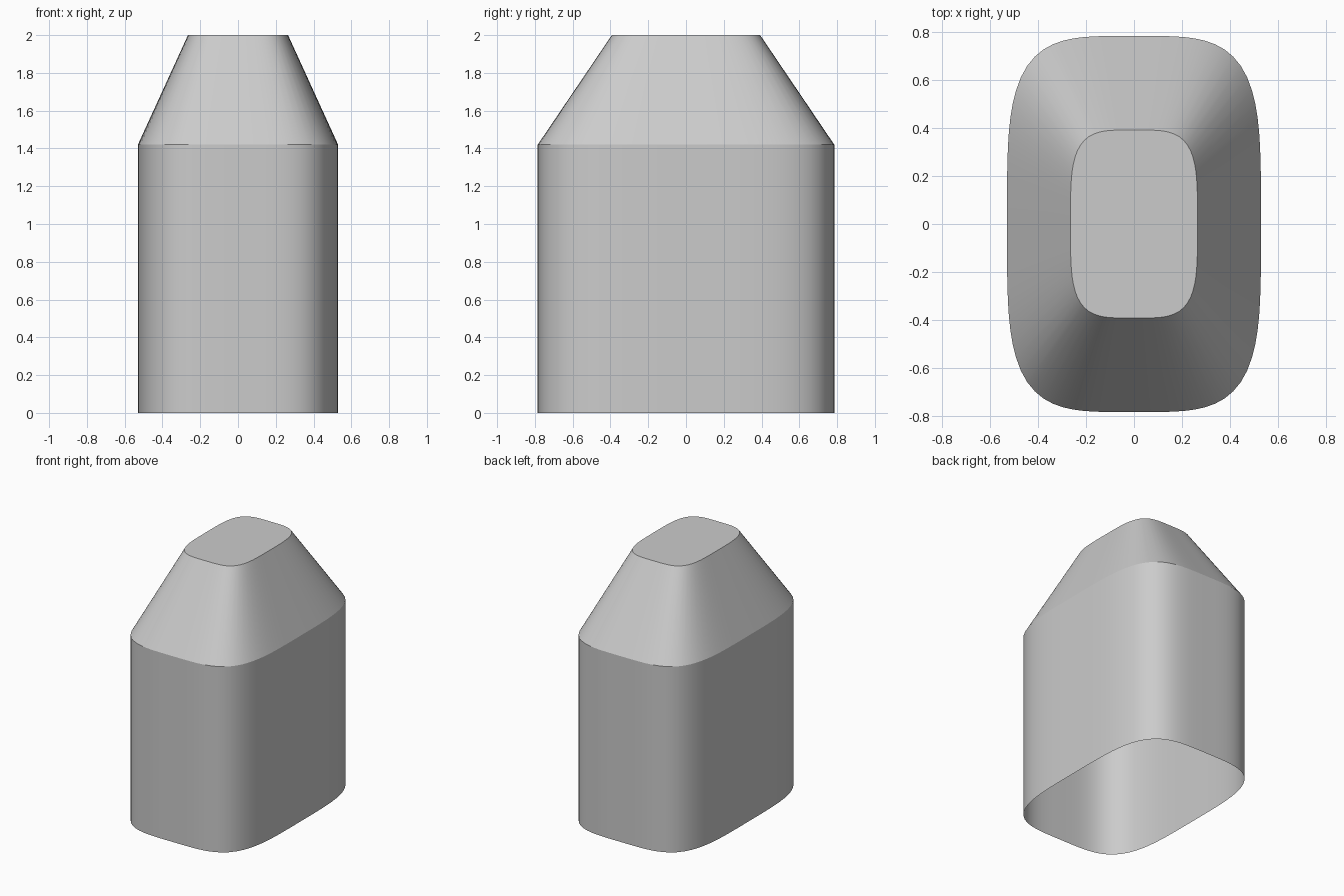
import bpy, bmesh, math

cube = bpy.data.objects.get("Cube")
if cube:
    bpy.data.objects.remove(cube, do_unlink=True)

grey = bpy.data.materials.new("light grey")
grey.use_nodes = True
colour = (0.6, 0.6, 0.6, 1)
grey.diffuse_color = colour
grey.node_tree.nodes["Principled BSDF"].inputs["Base Color"].default_value = colour

HALF_X, HALF_Y = 0.53, 0.785
SEGMENTS = 96


def soft_rectangle(bm, z, scale):
    """Ring of vertices on a rounded rectangle (fourth-power superellipse)."""
    ring = []
    for i in range(SEGMENTS):
        a = 2 * math.pi * i / SEGMENTS
        c, s = math.cos(a), math.sin(a)
        r = scale / (c ** 4 + s ** 4) ** 0.25
        ring.append(bm.verts.new((HALF_X * r * c, HALF_Y * r * s, z)))
    return ring


# Hollow body, open underneath, with a tapered shoulder and flat lid
bm = bmesh.new()
rings = [soft_rectangle(bm, z, k) for z, k in ((0, 1), (1.42, 1), (2, 0.5))]
for low, high in zip(rings, rings[1:]):
    for i in range(SEGMENTS):
        j = (i + 1) % SEGMENTS
        bm.faces.new((low[i], low[j], high[j], high[i]))
bm.faces.new(rings[-1])

mesh = bpy.data.meshes.new("tapered_shell")
bm.to_mesh(mesh)
bm.free()
mesh.materials.append(grey)
shell = bpy.data.objects.new("tapered_shell", mesh)
bpy.context.collection.objects.link(shell)

# Smooth walls, crisp shoulder and lid edges
bpy.context.view_layer.objects.active = shell
shell.select_set(True)
bpy.ops.object.shade_smooth_by_angle(angle=math.radians(20))
